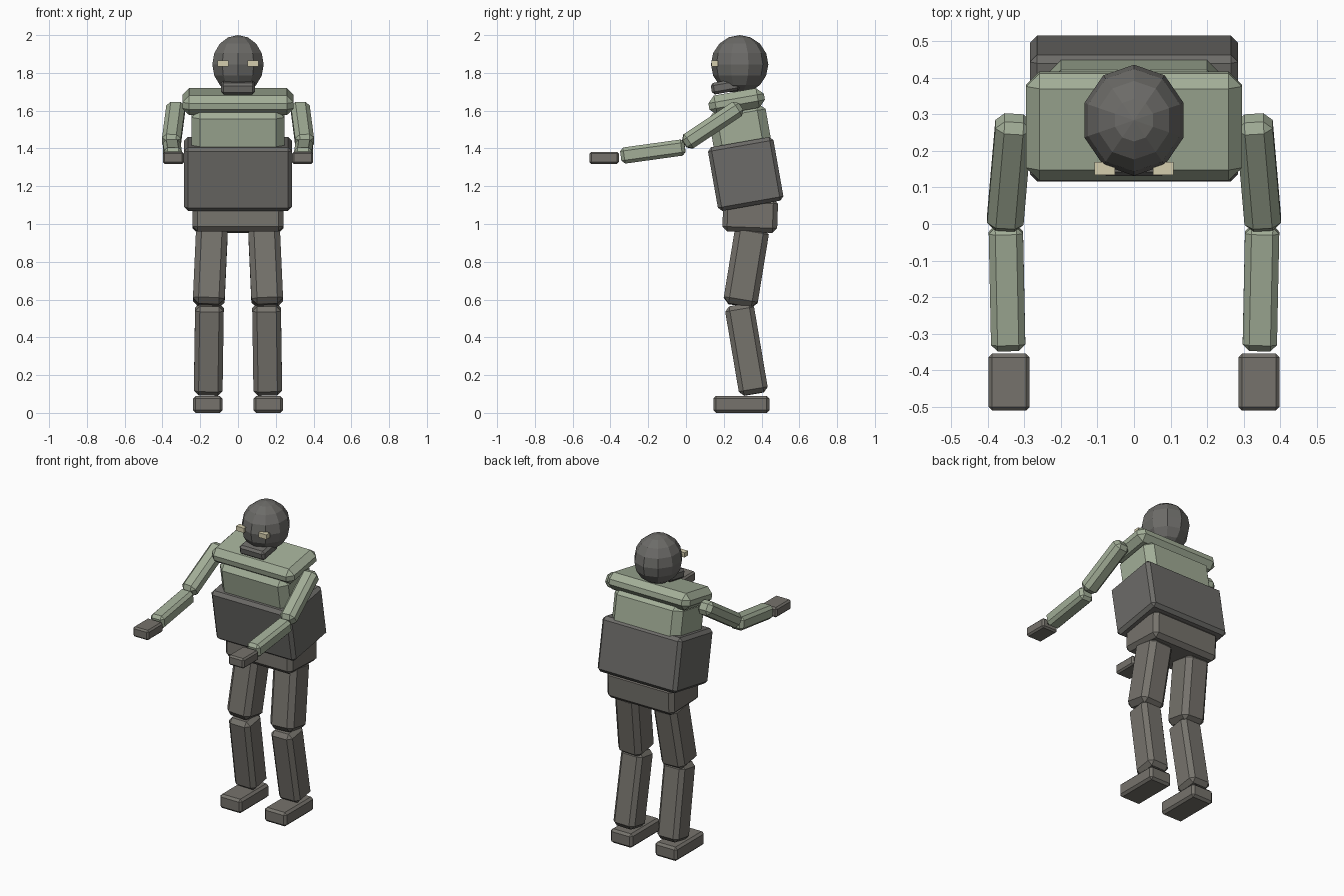
import bpy, bmesh, math
from mathutils import Vector, Matrix

if "Cube" in bpy.data.objects:
    bpy.data.objects.remove(bpy.data.objects["Cube"])


def material(name, rgb):
    m = bpy.data.materials.new(name)
    m.diffuse_color = (*rgb, 1)
    m.use_nodes = True
    m.node_tree.nodes["Principled BSDF"].inputs["Base Color"].default_value = m.diffuse_color
    return m


SKIN = material("pale green", (0.36, 0.42, 0.31))
CLOTH = material("warm grey", (0.18, 0.17, 0.15))
DARK = material("dark grey", (0.15, 0.147, 0.138))
EYE = material("pale yellow", (0.66, 0.61, 0.42))


def finish(bm, name, mat, matrix):
    bm.transform(matrix)
    bmesh.ops.recalc_face_normals(bm, faces=bm.faces)
    me = bpy.data.meshes.new(name)
    bm.to_mesh(me)
    bm.free()
    me.materials.append(mat)
    ob = bpy.data.objects.new(name, me)
    bpy.context.collection.objects.link(ob)
    return ob


def block(name, mat, size, matrix, chamfer):
    """Box with single-step chamfered edges."""
    bm = bmesh.new()
    bmesh.ops.create_cube(bm, size=1)
    bm.transform(Matrix.Diagonal((*size, 1)))
    if chamfer:
        bmesh.ops.bevel(bm, geom=bm.edges[:], offset=chamfer, segments=1,
                        affect='EDGES', profile=0.5)
    return finish(bm, name, mat, matrix)


def box(name, mat, size, centre, tilt=0, chamfer=0.02):
    m = Matrix.Translation(centre) @ Matrix.Rotation(math.radians(tilt), 4, 'X')
    return block(name, mat, size, m, chamfer)


def limb(name, mat, a, b, width, depth, chamfer):
    """Chamfered box running from point a to point b."""
    a, b = Vector(a), Vector(b)
    z = (a - b).normalized()
    y = z.cross(Vector((1, 0, 0))).normalized()
    x = y.cross(z)
    m = Matrix((x, y, z)).transposed().to_4x4()
    m.translation = (a + b) / 2
    return block(name, mat, (width, depth, (a - b).length), m, chamfer)


# Body, leaning forward
box("hips", CLOTH, (0.48, 0.29, 0.18), (0, 0.34, 1.047), -2, 0.025)
box("waist_wrap", DARK, (0.57, 0.352, 0.342), (0, 0.316, 1.265), 10, 0.02)
box("torso", SKIN, (0.49, 0.306, 0.38), (0, 0.296, 1.44), 10, 0.045)
box("shoulder_yoke", SKIN, (0.59, 0.298, 0.105), (0, 0.268, 1.648), 10, 0.036)

# Head: low-poly ball
bm = bmesh.new()
bmesh.ops.create_uvsphere(bm, u_segments=10, v_segments=8, radius=1)
bm.transform(Matrix.Rotation(math.radians(18), 4, 'Z'))
xs = max(v.co.x for v in bm.verts)
if xs > 0.99:  # keep a vertex column facing front
    bm.transform(Matrix.Rotation(math.radians(18), 4, 'Z'))
finish(bm, "head", DARK, Matrix.Translation((0, 0.284, 1.845))
       @ Matrix.Diagonal((0.143, 0.152, 0.155, 1)))
box("jaw", DARK, (0.18, 0.15, 0.062), (0, 0.208, 1.727), 10, 0.014)

# Paired parts
for side, s in (("left", 1), ("right", -1)):
    box(side + "_eye", EYE, (0.057, 0.036, 0.03), (s * 0.08, 0.152, 1.85), 0, 0)
    limb(side + "_upper_arm", SKIN, (s * 0.328, 0.29, 1.622),
         (s * 0.354, -0.008, 1.424), 0.1, 0.09, 0.024)
    limb(side + "_forearm", SKIN, (s * 0.351, -0.006, 1.407),
         (s * 0.344, -0.345, 1.36), 0.094, 0.086, 0.018)
    box(side + "_hand", CLOTH, (0.112, 0.156, 0.064),
        (s * 0.342, -0.433, 1.35), 0, 0.01)
    limb(side + "_thigh", CLOTH, (s * 0.137, 0.353, 0.985),
         (s * 0.156, 0.285, 0.568), 0.168, 0.182, 0.03)
    limb(side + "_shin", CLOTH, (s * 0.151, 0.28, 0.572),
         (s * 0.158, 0.36, 0.1), 0.152, 0.155, 0.025)
    box(side + "_foot", CLOTH, (0.156, 0.296, 0.09),
        (s * 0.16, 0.293, 0.045), 0, 0.014)
